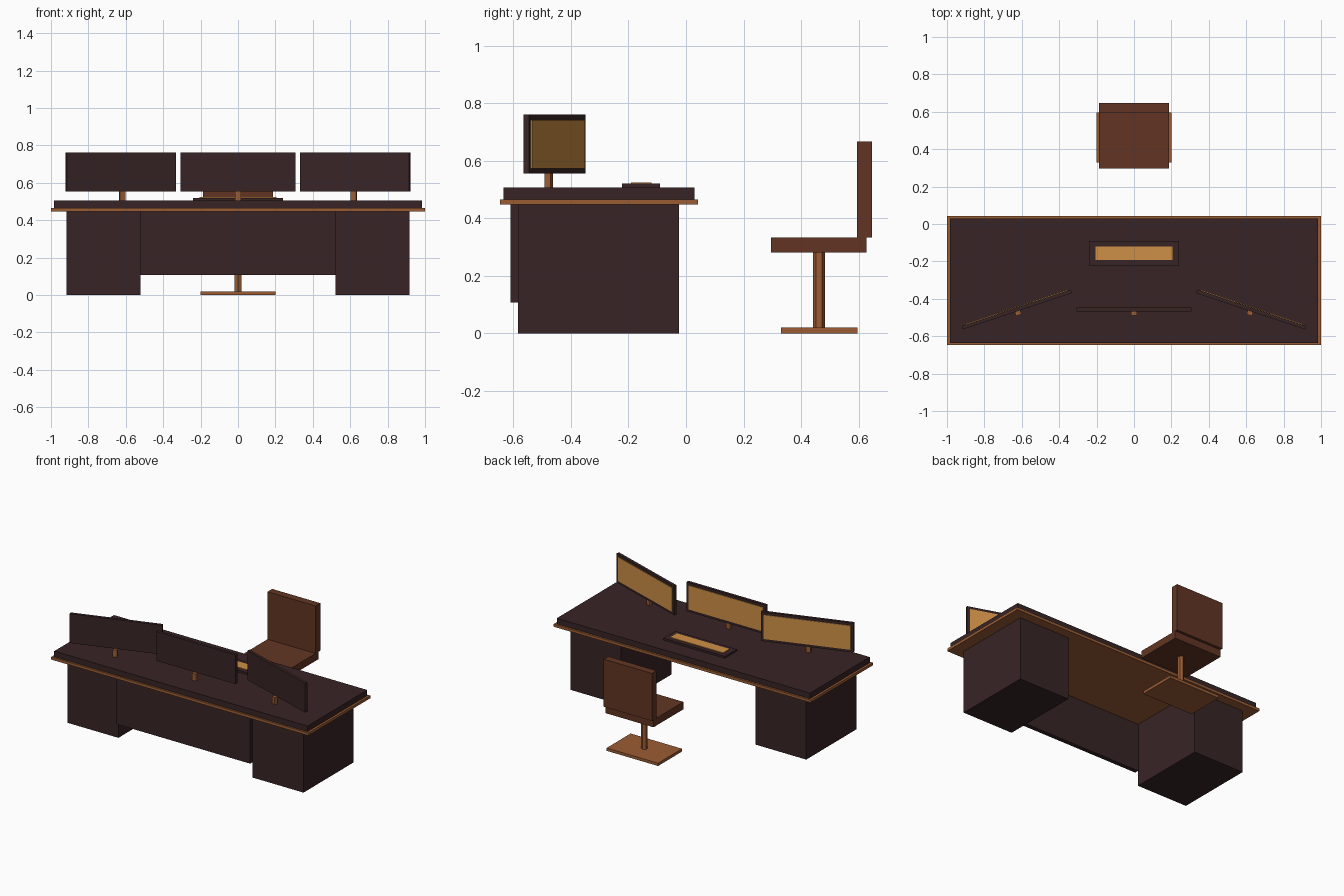
import bpy, math
from mathutils import Matrix

if "Cube" in bpy.data.objects:
    bpy.data.objects.remove(bpy.data.objects["Cube"])


def srgb(r, g, b):
    f = lambda c: (c / 255 / 12.92) if c <= 10 else ((c / 255 + 0.055) / 1.055) ** 2.4
    return (f(r), f(g), f(b), 1.0)


def material(name, rgb):
    m = bpy.data.materials.new(name)
    m.diffuse_color = srgb(*rgb)
    m.use_nodes = True
    m.node_tree.nodes["Principled BSDF"].inputs["Base Color"].default_value = m.diffuse_color
    return m


dark = material("dark wood", (56, 36, 37))
brown = material("light brown", (154, 92, 52))
leather = material("red brown leather", (98, 53, 35))
gold = material("amber", (206, 144, 70))


def box(name, x, y, z, mat, frame=None):
    """Box from (min, max) pairs, optionally moved by a frame matrix."""
    bpy.ops.mesh.primitive_cube_add(size=1)
    o = bpy.context.object
    o.name = name
    size = [b - a for a, b in (x, y, z)]
    mid = [(a + b) / 2 for a, b in (x, y, z)]
    m = Matrix.Translation(mid) @ Matrix.Diagonal((*size, 1))
    o.data.transform(frame @ m if frame else m)
    o.data.materials.append(mat)
    return o


# Desk top with its trim
box("desk_trim", (-1, 1), (-0.647, 0.042), (0.447, 0.466), brown)
box("desk_top", (-0.985, 0.985), (-0.635, 0.029), (0.466, 0.506), dark)

# Pedestals and front panel
for side, s in (("left", -1), ("right", 1)):
    box(side + "_pedestal", sorted((s * 0.522, s * 0.918)), (-0.583, -0.025), (0, 0.447), dark)
box("front_panel", (-0.522, 0.522), (-0.61, -0.58), (0.108, 0.447), dark)

# Keyboard
box("keyboard", (-0.24, 0.24), (-0.222, -0.09), (0.506, 0.52), dark)
box("keyboard_keys", (-0.205, 0.205), (-0.192, -0.12), (0.52, 0.524), gold)

# Three monitors, screens facing the chair, outer ones turned
for side, x, angle in (("left", -0.626, 18.5), ("middle", 0, 0), ("right", 0.626, -18.5)):
    f = Matrix.Translation((x, -0.457, 0)) @ Matrix.Rotation(math.radians(angle), 4, "Z")
    box(side + "_monitor", (-0.308, 0.308), (-0.01, 0.01), (0.555, 0.761), dark, f)
    box(side + "_screen", (-0.29, 0.29), (0.01, 0.014), (0.573, 0.742), gold, f)
    box(side + "_monitor_stand", (-0.015, 0.015), (-0.032, -0.01), (0.506, 0.556), brown, f)

# Chair
box("chair_base", (-0.2, 0.2), (0.33, 0.596), (0, 0.02), brown)
bpy.ops.mesh.primitive_cylinder_add(vertices=6, radius=0.021, depth=0.262, location=(0, 0.462, 0.151))
column = bpy.context.object
column.name = "chair_column"
column.data.materials.append(brown)
box("chair_seat", (-0.187, 0.187), (0.296, 0.628), (0.281, 0.333), leather)
box("chair_back", (-0.187, 0.187), (0.595, 0.647), (0.333, 0.667), leather)
